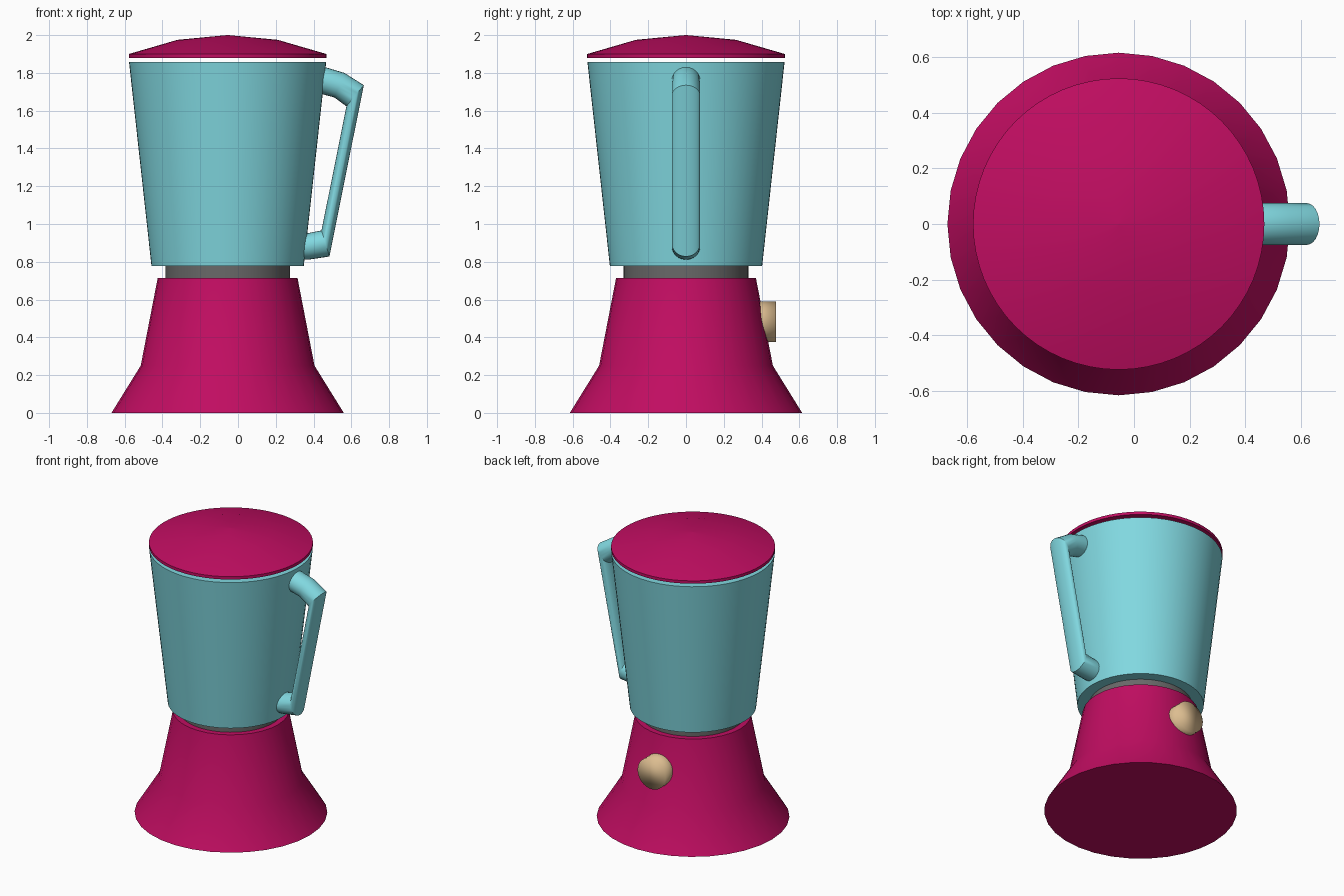
import bpy, bmesh, math
from mathutils import Vector, Matrix

if "Cube" in bpy.data.objects:
    bpy.data.objects.remove(bpy.data.objects["Cube"])

AXIS_X = -0.055


def material(name, rgb):
    m = bpy.data.materials.new(name)
    m.diffuse_color = (*rgb, 1)
    m.use_nodes = True
    m.node_tree.nodes["Principled BSDF"].inputs["Base Color"].default_value = m.diffuse_color
    return m


MAGENTA = material("magenta", (0.53, 0.004, 0.12))
TEAL = material("light_teal", (0.22, 0.69, 0.75))
TAN = material("tan", (0.72, 0.51, 0.28))
GREY = material("dark_grey", (0.14, 0.14, 0.14))


def finish(name, bm, mat, angle=35):
    bmesh.ops.recalc_face_normals(bm, faces=bm.faces)
    mesh = bpy.data.meshes.new(name)
    bm.to_mesh(mesh)
    bm.free()
    mesh.materials.append(mat)
    obj = bpy.data.objects.new(name, mesh)
    bpy.context.collection.objects.link(obj)
    bpy.context.view_layer.objects.active = obj
    obj.select_set(True)
    bpy.ops.object.shade_smooth_by_angle(angle=math.radians(angle))
    obj.select_set(False)
    return obj


def loft(bm, rings):
    """Bridge equal rings of points and close both ends."""
    loops = [[bm.verts.new(p) for p in ring] for ring in rings]
    n = len(loops[0])
    for a, b in zip(loops, loops[1:]):
        for i in range(n):
            j = (i + 1) % n
            bm.faces.new((a[i], a[j], b[j], b[i]))
    bm.faces.new(loops[0])
    bm.faces.new(loops[-1])


def lathe(name, profile, sides, mat):
    """Turn a (radius, z) profile around the body axis."""
    bm = bmesh.new()
    turn = [2 * math.pi * i / sides for i in range(sides)]
    loft(bm, [[(AXIS_X + r * math.cos(t), r * math.sin(t), z) for t in turn]
              for r, z in profile])
    return finish(name, bm, mat)


# Turned body parts, with a small gap between jug and lid
lathe("base", [(0.615, 0), (0.46, 0.25), (0.37, 0.715)], 32, MAGENTA)
lathe("neck", [(0.33, 0.70), (0.33, 0.79)], 64, GREY)
lathe("jug", [(0.403, 0.777), (0.522, 1.858)], 64, TEAL)
lathe("lid", [(0.523, 1.88), (0.523, 1.9), (0.265, 1.975), (0.004, 2.0)], 64, MAGENTA)

# Handle: cross-sections given by their outer and inner edge in x, z
SECTIONS = [((0.40, 1.84), (0.39, 1.695)),
            ((0.463, 1.83), (0.447, 1.687)),
            ((0.563, 1.80), (0.51, 1.67)),
            ((0.666, 1.735), (0.574, 1.623)),
            ((0.484, 0.828), (0.442, 0.966)),
            ((0.378, 0.812), (0.362, 0.95)),
            ((0.30, 0.81), (0.30, 0.945))]
rings = []
for outer, inner in SECTIONS:
    o = Vector((outer[0], 0, outer[1]))
    i = Vector((inner[0], 0, inner[1]))
    mid, half = (o + i) / 2, (o - i) / 2
    rings.append([mid + half * math.cos(t) + Vector((0, 0.075 * math.sin(t), 0))
                  for t in (2 * math.pi * k / 24 for k in range(24))])
bm = bmesh.new()
loft(bm, rings)
finish("handle", bm, TEAL)

# Round control knob on the back, softly shaded all over
bm = bmesh.new()
bmesh.ops.create_cone(bm, cap_ends=True, segments=32, radius1=0.108, radius2=0.108, depth=0.16,
                      matrix=Matrix.Translation((AXIS_X - 0.01, 0.397, 0.483))
                      @ Matrix.Rotation(math.pi / 2, 4, 'X'))
finish("knob", bm, TAN, angle=180)
